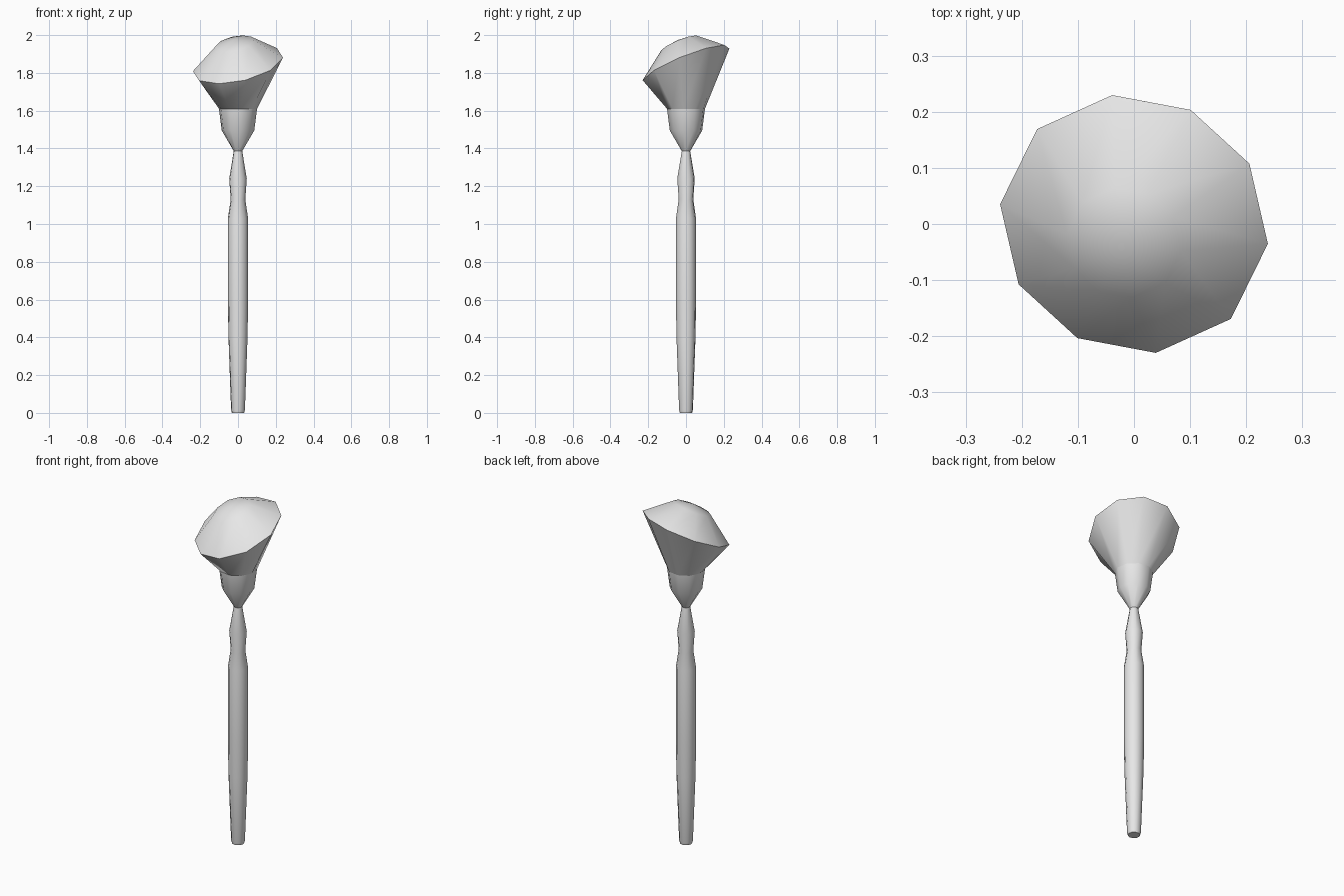
import bpy, bmesh
from math import sin, cos, radians

SIDES = 10
START = radians(-8.4)
TILT_DIR = radians(62)
SLOPE_X, SLOPE_Y = 0.21, 0.40

cube = bpy.data.objects.get("Cube")
if cube:
    bpy.data.objects.remove(cube, do_unlink=True)

grey = bpy.data.materials.new("light_grey")
grey.use_nodes = True
grey.diffuse_color = (0.8, 0.8, 0.8, 1)
for node in grey.node_tree.nodes:
    if node.type == 'BSDF_PRINCIPLED':
        node.inputs["Base Color"].default_value = (0.8, 0.8, 0.8, 1)


def ring(bm, radius, z, tilted=False, cx=0.0, cy=0.0):
    """One ten-sided loop, level or lying in the slanted brush plane."""
    verts = []
    for i in range(SIDES):
        a = START + i * radians(36)
        r = radius * (1 - 0.034 * cos(2 * (a - TILT_DIR))) if tilted else radius
        x, y = r * cos(a), r * sin(a)
        dz = SLOPE_X * x + SLOPE_Y * y if tilted else 0
        verts.append(bm.verts.new((cx + x, cy + y, z + dz)))
    return verts


def bridge(bm, low, high):
    for i in range(SIDES):
        j = (i + 1) % SIDES
        bm.faces.new((low[i], low[j], high[j], high[i]))


def finish(bm, name):
    bmesh.ops.recalc_face_normals(bm, faces=bm.faces)
    mesh = bpy.data.meshes.new(name)
    bm.to_mesh(mesh)
    bm.free()
    mesh.materials.append(grey)
    obj = bpy.data.objects.new(name, mesh)
    bpy.context.collection.objects.link(obj)
    bpy.ops.object.select_all(action='DESELECT')
    obj.select_set(True)
    bpy.context.view_layer.objects.active = obj
    bpy.ops.object.shade_smooth_by_angle(angle=radians(50))


def turned(name, profile):
    """Closed turned part from (radius, height) pairs."""
    bm = bmesh.new()
    loops = [ring(bm, r, z) for r, z in profile]
    for low, high in zip(loops, loops[1:]):
        bridge(bm, low, high)
    bm.faces.new(loops[0][::-1])
    bm.faces.new(loops[-1])
    finish(bm, name)


# Handle with a narrow neck
turned("handle", [(0.033, 0), (0.037, 0.015), (0.051, 0.4), (0.054, 0.6),
                  (0.054, 1.03), (0.039, 1.13), (0.047, 1.24), (0.022, 1.39)])

# Cup that holds the bristles
turned("ferrule", [(0.022, 1.385), (0.087, 1.495), (0.102, 1.61)])

# Flared bristles with a slanted rim and a domed tip
bm = bmesh.new()
base = ring(bm, 0.102, 1.61)
rim = ring(bm, 0.235, 1.845, True)
shoulder = ring(bm, 0.10, 1.955, True, -0.018, -0.033)
bridge(bm, base, rim)
bridge(bm, rim, shoulder)
bm.faces.new(base[::-1])
tip = bm.verts.new((-0.022, -0.04, 1.975))
for i in range(SIDES):
    bm.faces.new((shoulder[i], shoulder[(i + 1) % SIDES], tip))
finish(bm, "bristles")
